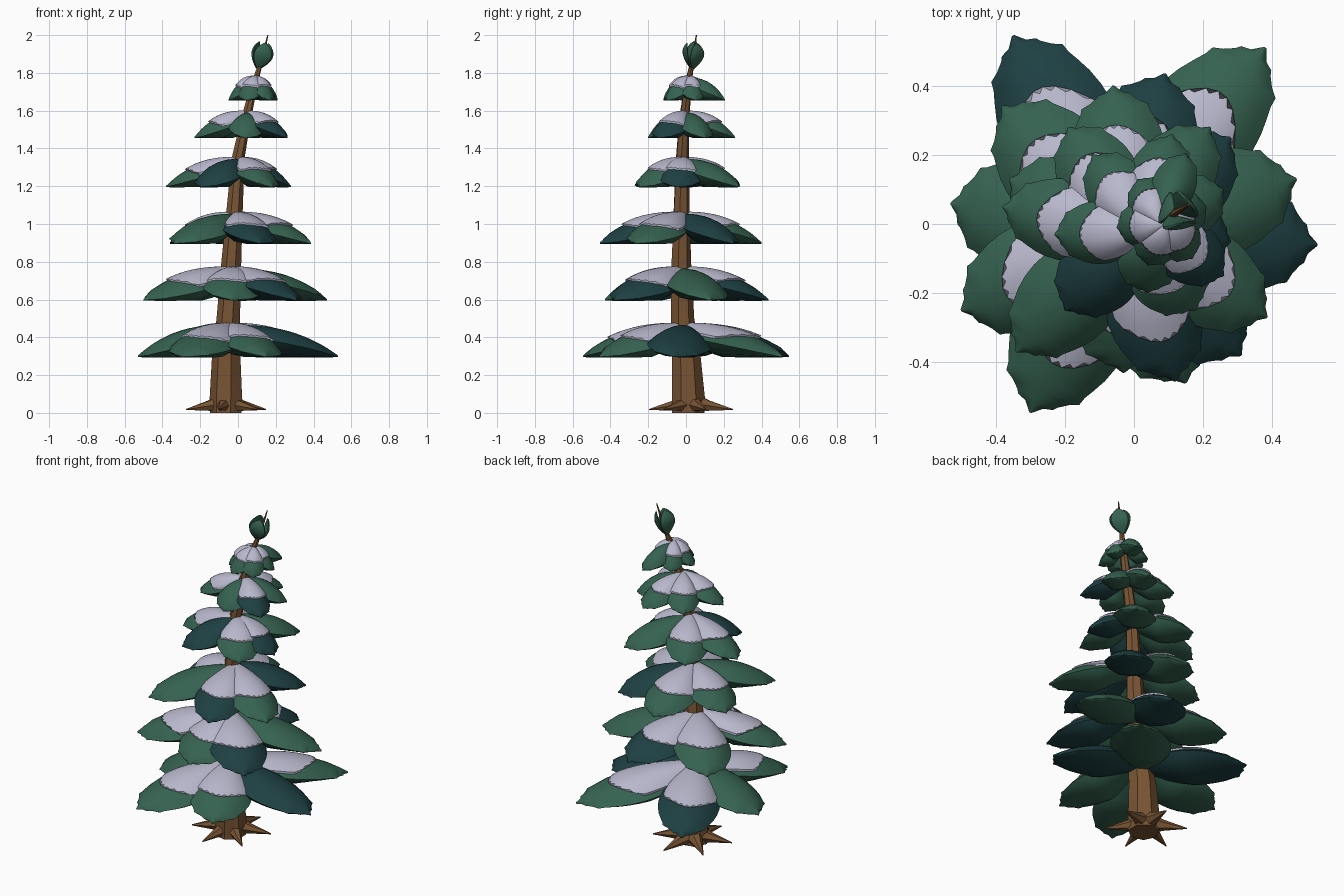
import bpy, math
from mathutils import Vector, Matrix

cube = bpy.data.objects.get("Cube")
if cube:
    bpy.data.objects.remove(cube, do_unlink=True)


def material(name, rgb):
    m = bpy.data.materials.new(name)
    m.use_nodes = True
    m.diffuse_color = (*rgb, 1)
    m.node_tree.nodes["Principled BSDF"].inputs["Base Color"].default_value = (*rgb, 1)
    return m


GREEN = material("pine green", (0.036, 0.122, 0.08))
DARK = material("dark teal green", (0.013, 0.051, 0.055))
SNOW = material("snow", (0.48, 0.48, 0.61))
BARK = material("bark brown", (0.19, 0.09, 0.034))


def loft(name, rings, mat, matrix=Matrix(), sharp=40):
    """Closed skin over a list of equal-length rings, capped at both ends."""
    n = len(rings[0])
    verts = [p for ring in rings for p in ring]
    faces = [tuple(reversed(range(n))), tuple(range(len(verts) - n, len(verts)))]
    for r in range(len(rings) - 1):
        for i in range(n):
            j = (i + 1) % n
            faces.append((r * n + i, r * n + j, (r + 1) * n + j, (r + 1) * n + i))
    me = bpy.data.meshes.new(name)
    me.from_pydata(verts, [], faces)
    me.transform(matrix)
    me.materials.append(mat)
    me.shade_smooth()
    me.set_sharp_from_angle(angle=math.radians(sharp))
    ob = bpy.data.objects.new(name, me)
    bpy.context.collection.objects.link(ob)
    return ob


def lerp_table(table, t):
    for (a, p), (b, q) in zip(table, table[1:]):
        if t <= b:
            f = (t - a) / (b - a)
            return p + (q - p) * f
    return table[-1][1]


# Bough outline: distance along it, half width; ends in a toothed tip
OUTLINE = [(0, .25), (.06, .44), (.14, .6), (.24, .77), (.34, .9), (.44, .98), (.53, 1),
           (.62, .97), (.7, .9), (.77, .8), (.82, .72), (.86, .69), (.885, .53),
           (.92, .38), (.94, .33), (.955, .17), (1, .02)]


def spine(s):
    return 1 - .95 * s ** 2.6


def rim(s):
    return .68 * max(0, 1 - s) ** .9


def keel(s):
    return max(0, .6 * (1 - s / .42))


def surface(s, v, size, lift=0):
    length, width, height = size
    z = rim(s) + (spine(s) - rim(s)) * (1 - abs(v) ** 2.3)
    return Vector((s * length, v * lerp_table(OUTLINE, s) * width, z * height + lift))


def bough(name, size, mat, matrix):
    """Pod with a domed top and a shallower rounded underside."""
    rings = []
    for s, _ in OUTLINE:
        top = [surface(s, i / 5, size) for i in range(-5, 6)]
        under = []
        for v in (.85, .5, 0, -.5, -.85):
            z = keel(s) + (rim(s) - keel(s)) * abs(v) ** 3
            under.append(Vector((top[0].x, v * top[-1].y, z * size[2])))
        rings.append(list(reversed(top + under)))
    loft(name, rings, mat, matrix)


def snow_cap(name, size, matrix):
    """Thin layer on the inner part of a bough with a ragged outer edge."""
    rings, half, rows = [], 8, 9
    for r in range(rows + 1):
        u = r / rows
        top, under = [], []
        for i in range(-half, half + 1):
            v = .87 * i / half
            end = .71 * math.sqrt(1 - .68 * v * v) + (.025 if i % 2 and r == rows else 0)
            s = .03 + u * (end - .03)
            top.append(surface(s, v, size, .011))
            under.append(surface(s, v, size, -.003))
        rings.append(list(reversed(top + under[::-1])))
    loft(name, rings, SNOW, matrix)


# Trunk: leaning, ridged, tapering to a twig; x, y, z, radius
PATH = [(-.06, .012, 0, .088), (-.06, .012, .08, .09), (-.06, 0, .3, .078), (-.05, -.02, .5, .064),
        (-.035, -.027, .8, .054), (-.02, -.025, 1.05, .045), (0, -.02, 1.35, .035),
        (.04, -.01, 1.55, .028), (.085, .01, 1.74, .02), (.125, .036, 1.87, .01),
        (.158, .055, 2.0, .003)]
SIDES = 14
trunk_rings = []
for x, y, z, r in PATH:
    ring = []
    for k in range(SIDES):
        a = k * math.tau / SIDES + z * .25
        q = r * (1 if k % 2 else .9)
        ring.append(Vector((x + q * math.cos(a), y + q * math.sin(a), z)))
    trunk_rings.append(ring)
loft("trunk", trunk_rings, BARK, sharp=15)

# Roots: pointed spikes around the foot
ROOTS = 6
for k in range(ROOTS):
    a = math.radians(20) + k * math.tau / ROOTS
    rings = []
    for d, r, z in ((.05, .046, .047), (.1, .03, .038), (.225, .003, .018)):
        rings.append([Vector((d, r * math.cos(t), z + r * math.sin(t)))
                      for t in [math.tau * i / 6 for i in range(6)]])
    place = Matrix.Translation((-.063, .027, 0)) @ Matrix.Rotation(a, 4, "Z")
    loft(f"root_{k + 1}", rings, BARK, place, 20)

# Tiers: centre x, y, rim height, rise, half width, then boughs as
# tip x, tip y, letters (g green, d dark, s snow on top)
TIERS = [
    (-.05, -.02, .295, .172, .17, [(-.35, .545, "ds"), (.38, .51, "gs"), (-.53, .06, "g"),
                                   (.53, -.06, "d"), (-.3, -.545, "gs"), (.15, -.46, "gs")]),
    (-.04, -.03, .595, .17, .16, [(.47, .13, "g"), (.09, .435, "ds"), (-.38, .34, "gs"),
                                  (-.5, -.25, "gs"), (-.03, -.43, "gs"), (.31, -.38, "ds")]),
    (-.02, -.025, .895, .16, .14, [(.12, -.455, "ds"), (.385, -.27, "gs"), (-.34, -.37, "g"),
                                   (.28, .25, "d"), (-.06, .4, "gs"), (-.36, .13, "gs")]),
    (0, -.02, 1.195, .15, .118, [(-.38, .05, "gs"), (-.2, -.25, "d"), (.18, -.25, "gs"),
                                 (.28, -.05, "ds"), (.22, .28, "g"), (-.19, .28, "gs")]),
    (.04, -.01, 1.455, .135, .092, [(-.23, -.03, "gs"), (.04, -.2, "g"), (.26, -.15, "ds"),
                                    (.26, .1, "g"), (.11, .26, "gs"), (-.12, .2, "gs")]),
    (.085, .01, 1.655, .12, .064, [(-.05, -.01, "gs"), (.04, -.12, "gs"), (.17, -.1, "gs"),
                                   (.21, .05, "gs"), (.15, .205, "g"), (.01, .13, "gs")]),
]
for t, (cx, cy, base, rise, width, boughs) in enumerate(TIERS, 1):
    for b, (x, y, kind) in enumerate(boughs, 1):
        dx, dy = x - cx, y - cy
        size = (math.hypot(dx, dy), width, rise)
        # a slight roll makes each bough overlap its neighbour like a shingle
        place = (Matrix.Translation((cx, cy, base)) @ Matrix.Rotation(math.atan2(dy, dx), 4, "Z")
                 @ Matrix.Rotation(math.radians(-5), 4, "X"))
        bough(f"bough_{t}_{b}", size, DARK if "d" in kind else GREEN, place)
        if "s" in kind:
            snow_cap(f"snow_cap_{t}_{b}", size, place)

# Top bud: three upright leaves around the twig
AXIS = Matrix.Rotation(math.radians(15), 4, "Y")
for k in range(3):
    rings = []
    for i in range(11):
        u = i / 10
        w = .05 * max(.03, math.sin(math.pi * u ** 1.15)) ** .7
        out = .008 + .03 * math.sin(math.pi * u * .75)
        ring = []
        for j in range(10):
            a = math.tau * j / 10
            ring.append(Vector((out + w * .26 * math.cos(a), w * math.sin(a), u * .145)))
        rings.append(ring)
    place = (Matrix.Translation((.104, .034, 1.82)) @ AXIS
             @ Matrix.Rotation(math.radians(40 + 120 * k), 4, "Z"))
    loft(f"top_leaf_{k + 1}", rings, GREEN, place)
